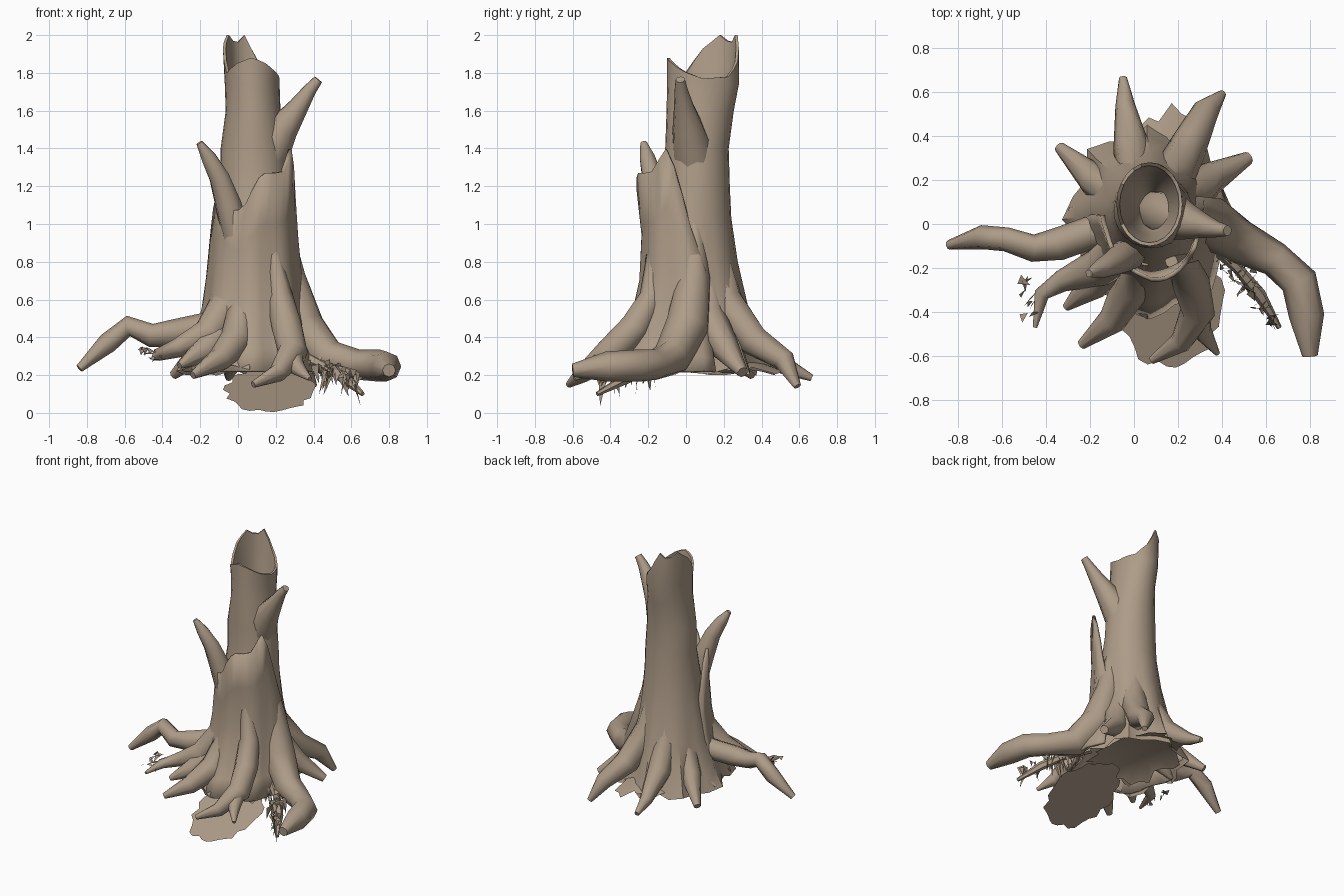
import bpy, bmesh, math, random
from mathutils import Vector

if "Cube" in bpy.data.objects:
    bpy.data.objects.remove(bpy.data.objects["Cube"])

random.seed(7)
bark = bpy.data.materials.new("weathered bark")
bark.diffuse_color = (0.42, 0.33, 0.245, 1)
bark.use_nodes = True
bark.node_tree.nodes["Principled BSDF"].inputs["Base Color"].default_value = bark.diffuse_color


def finish(name, bm, angle=50):
    bmesh.ops.recalc_face_normals(bm, faces=bm.faces)
    me = bpy.data.meshes.new(name)
    bm.to_mesh(me)
    bm.free()
    me.materials.append(bark)
    ob = bpy.data.objects.new(name, me)
    bpy.context.collection.objects.link(ob)
    bpy.ops.object.select_all(action='DESELECT')
    ob.select_set(True)
    bpy.context.view_layer.objects.active = ob
    bpy.ops.object.shade_smooth_by_angle(angle=math.radians(angle))
    return ob


def loft(name, rings, closed=True, cap_start=False, cap_end=True):
    bm = bmesh.new()
    vs = [[bm.verts.new(p) for p in r] for r in rings]
    n = len(rings[0])
    for a, b in zip(vs, vs[1:]):
        for i in range(n if closed else n - 1):
            j = (i + 1) % n
            bm.faces.new((a[i], a[j], b[j], b[i]))
    if cap_start:
        bm.faces.new(vs[0])
    if cap_end:
        bm.faces.new(vs[-1])
    return finish(name, bm)


def tube(name, pts, sides=8):
    # tapered limb through (x, y, z, radius) points
    p = [Vector(q[:3]) for q in pts]
    rings = []
    for i, c in enumerate(p):
        d = (p[min(i + 1, len(p) - 1)] - p[max(i - 1, 0)]).normalized()
        u = d.cross(Vector((0, 0, 1))).normalized()
        v = u.cross(d)
        rings.append([c + (u * math.cos(a) + v * math.sin(a)) * pts[i][3]
                      for a in (2 * math.pi * k / sides for k in range(sides))])
    return loft(name, rings, cap_start=True)


def lerp_table(table, x):
    for (a, u), (b, v) in zip(table, table[1:]):
        if x <= b:
            return u + (v - u) * (x - a) / (b - a)
    return table[-1][1]


# trunk: flared, fluted tube with broken rim and hollow inside
N = 24
RIM = [(0, 1.77), (45, 1.78), (75, 1.86), (105, 2.0), (125, 1.95), (150, 2.0),
       (180, 1.93), (210, 1.80), (240, 1.85), (270, 1.88), (295, 1.86), (325, 1.81), (360, 1.77)]


def oval(cx, cy, rx, ry, z, flute=0, jag=0, rim=False):
    out = []
    for k in range(N):
        d = 360 * k / N
        a = math.radians(d)
        f = 1 + flute * math.cos(8 * a + 0.5)
        zz = lerp_table(RIM, d) if rim else z + random.uniform(-jag, jag)
        out.append((cx + rx * f * math.cos(a), cy + ry * f * math.sin(a), zz))
    return out


loft("hollow_trunk", [
    oval(.06, .02, .35, .41, .225, .12, .03),
    oval(.06, .03, .30, .345, .34, .09),
    oval(.07, .045, .25, .275, .55, .05),
    oval(.08, .04, .215, .23, .8, .02),
    oval(.085, .045, .19, .195, 1.03),
    oval(.085, .06, .18, .172, 1.2),
    oval(.08, .058, .172, .168, 1.4),
    oval(.08, .075, .145, .178, 1.6),
    oval(.075, .09, .145, .19, 1.74),
    oval(.07, .09, .15, .19, 0, rim=True),
    oval(.07, .09, .135, .175, 0, rim=True),
    oval(.07, .09, .10, .14, 1.6),
    oval(.07, .08, .07, .10, 1.35),
    oval(.07, .08, .02, .03, 1.2)], cap_end=True)

# outer bark shell: front side only, with a torn top edge
TORN = [(-185, .85), (-165, 1.1), (-140, 1.22), (-122, 1.07), (-105, 1.08), (-90, 1.2), (-78, 1.27),
        (-58, 1.27), (-42, 1.28), (-28, 1.41), (-15, 1.28), (0, 1.0), (20, .75)]
angles = [-185 + 205 * k / 22 for k in range(23)]
rings = []
for t in (0, .12, .28, .5, .75, 1):
    ring = []
    for d in angles:
        a = math.radians(d)
        z = .22 + (lerp_table(TORN, d) - .22) * t
        wide = lerp_table([(.2, .36), (.34, .31), (.55, .26), (.8, .232), (1.1, .212), (1.45, .212)], z)
        deep = lerp_table([(.2, .43), (.34, .36), (.55, .265), (.8, .24), (1.0, .243), (1.2, .275), (1.45, .28)], z)
        f = 1 + .06 * math.cos(8 * a + .5) * (1 - t)
        ring.append((.085 + wide * f * math.cos(a), .02 + deep * f * math.sin(a), z))
    rings.append(ring)
shell = loft("torn_bark_shell", rings, closed=False, cap_end=False)
m = shell.modifiers.new("thickness", 'SOLIDIFY')
m.thickness = .02
m.offset = 0

# broken branches
tube("upper_branch", [(.10, .06, 1.2, .10), (.165, .04, 1.38, .115), (.24, .01, 1.51, .085), (.32, -.01, 1.62, .055),
                      (.38, -.025, 1.71, .036), (.425, -.03, 1.765, .025)])
tube("left_branch", [(.02, -.10, .75, .06), (-.015, -.13, .95, .075), (-.05, -.15, 1.1, .072), (-.10, -.18, 1.25, .056),
                     (-.155, -.205, 1.35, .043), (-.205, -.225, 1.43, .018)])

# roots, each starting thin on the trunk to form a buttress
tube("left_root", [(-.04, 0, .46, .11), (-.2, -.04, .45, .075), (-.34, -.09, .42, .075), (-.46, -.11, .41, .062),
                   (-.58, -.07, .46, .055), (-.69, -.06, .37, .055), (-.84, -.095, .235, .022)])
tube("right_root", [(.24, .04, 1.0, .04), (.27, .04, .72, .09), (.34, .01, .46, .12), (.48, -.08, .29, .10),
                    (.64, -.16, .255, .08), (.75, -.26, .25, .085), (.785, -.42, .245, .08), (.80, -.6, .225, .035)])
tube("front_root", [(.17, -.17, .9, .03), (.22, -.175, .62, .07), (.26, -.27, .45, .085), (.29, -.40, .32, .08),
                    (.21, -.54, .21, .05), (.08, -.62, .15, .018)])
tube("front_root_fork", [(.28, -.38, .33, .065), (.31, -.49, .24, .045), (.38, -.59, .18, .012)])
tube("front_left_root", [(.05, -.16, .85, .03), (.02, -.17, .58, .07), (-.01, -.28, .38, .09), (-.10, -.44, .28, .065),
                         (-.24, -.55, .20, .022)])
tube("side_left_root", [(-.02, -.08, .9, .04), (-.04, -.1, .6, .10), (-.16, -.2, .41, .09), (-.33, -.26, .34, .05),
                        (-.42, -.32, .31, .035), (-.45, -.47, .29, .01)])
tube("short_left_root", [(-.02, -.12, .6, .05), (-.08, -.16, .43, .09), (-.19, -.28, .32, .07), (-.31, -.38, .25, .018)])
tube("back_root", [(.04, .19, .9, .03), (.01, .21, .6, .08), (-.01, .34, .37, .085), (-.04, .54, .24, .045),
                   (-.05, .665, .185, .018)])
tube("back_right_root", [(.14, .16, .95, .04), (.17, .2, .6, .1), (.25, .36, .38, .085), (.33, .52, .28, .06),
                         (.40, .59, .14, .02)])
tube("right_back_root", [(.2, .1, .85, .04), (.24, .11, .52, .10), (.35, .21, .34, .075), (.52, .3, .215, .03)])
tube("left_back_root", [(-.04, .1, .85, .04), (-.06, .12, .52, .09), (-.18, .2, .34, .075), (-.34, .35, .2, .025)])
tube("small_left_root", [(-.03, .06, .55, .06), (-.08, .06, .42, .09), (-.18, .07, .3, .06), (-.29, .06, .23, .015)])
tube("thin_right_root", [(.34, -.07, .3, .04), (.47, -.2, .24, .025), (.57, -.32, .18, .03),
                         (.66, -.47, .1, .012)], 6)


# ragged soil sheets under the roots
def ragged_sheet(name, cx, cy, rx, ry, rough, height, n=34):
    bm = bmesh.new()
    rings = []
    for s in (.55, 1):
        ring = []
        for k in range(n):
            a = 2 * math.pi * k / n
            f = s if s < 1 else random.uniform(1 - rough, 1)
            x, y = cx + rx * f * math.cos(a), cy + ry * f * math.sin(a)
            ring.append(bm.verts.new((x, y, height(y, f))))
        rings.append(ring)
    bm.faces.new(rings[0])
    for k in range(n):
        j = (k + 1) % n
        bm.faces.new((rings[0][k], rings[0][j], rings[1][j], rings[1][k]))
    finish(name, bm)


ragged_sheet("front_soil_sheet", .17, -.36, .25, .32, .17, lambda y, f: max(0, (y + .665) * .4))
ragged_sheet("base_soil_sheet", .09, .11, .30, .46, .25, lambda y, f: .205 + .16 * (1 - f))


# torn root fibres: scattered hanging slivers
def fibres(name, start, end, count, drop, spread):
    bm = bmesh.new()
    s, e = Vector(start), Vector(end)
    for _ in range(count):
        p = s.lerp(e, random.random())
        p += Vector([random.uniform(-spread, spread) for _ in range(2)] + [random.uniform(-.02, .03)])
        q = p + Vector((random.uniform(-.05, .05), random.uniform(-.05, .05), -.01))
        r = p + Vector((random.uniform(-.04, .04), random.uniform(-.05, .03), -random.uniform(.3, 1) * drop))
        bm.faces.new([bm.verts.new(c) for c in (p, q, r)])
    finish(name, bm)


fibres("right_root_fibres", (.4, -.13, .28), (.65, -.44, .19), 45, .14, .035)
fibres("left_root_fibres", (-.52, -.23, .33), (-.44, -.43, .31), 12, .04, .03)
